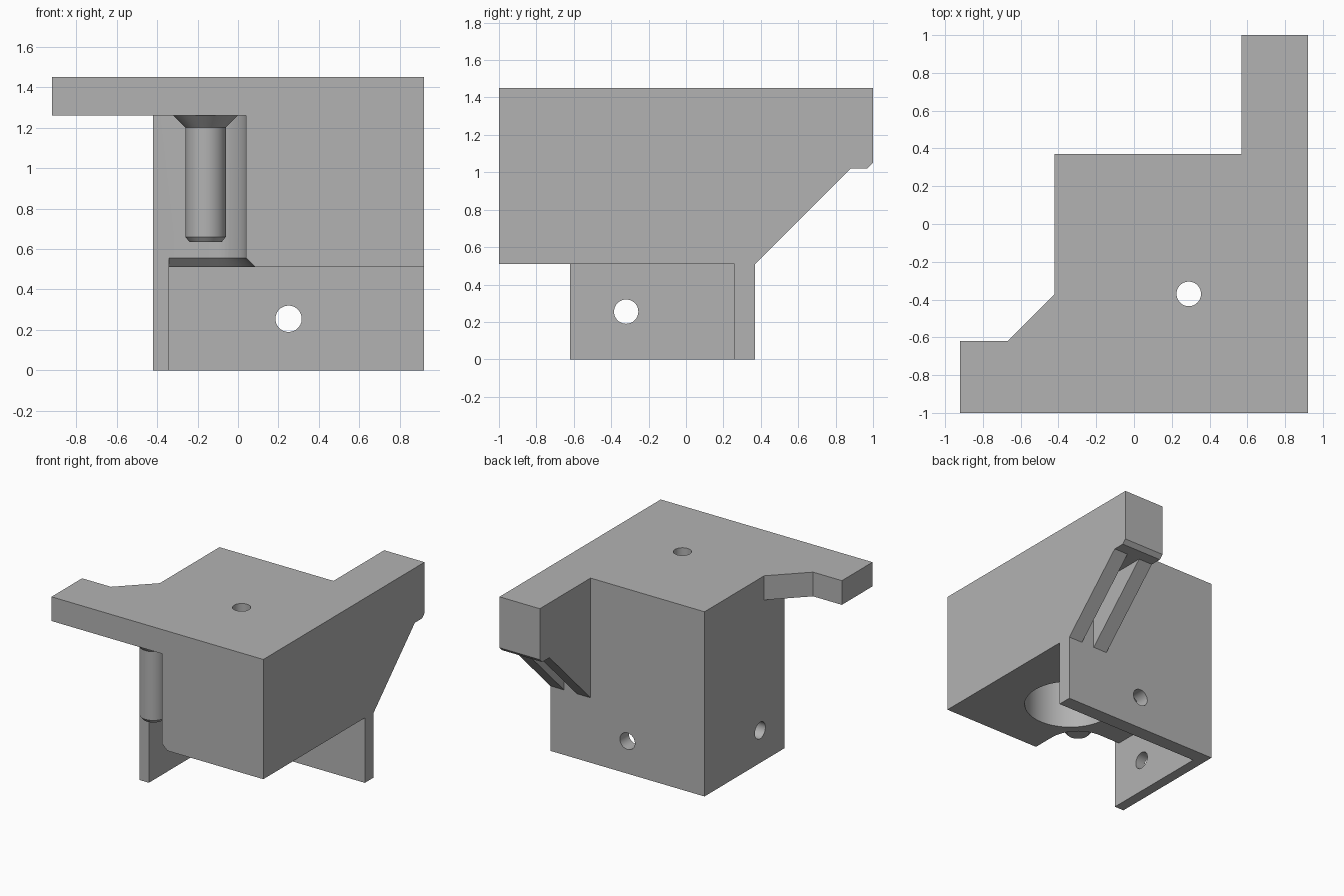
import bpy
import bmesh
import math
from mathutils import Vector

cube = bpy.data.objects.get("Cube")
if cube:
    bpy.data.objects.remove(cube, do_unlink=True)

grey = bpy.data.materials.new("plain grey")
grey.use_nodes = True
COLOUR = (0.45, 0.45, 0.45, 1)
grey.diffuse_color = COLOUR
grey.node_tree.nodes["Principled BSDF"].inputs["Base Color"].default_value = COLOUR


def loft(name, lower, upper):
    """Solid between two matching loops of 3D points."""
    bm = bmesh.new()
    a = [bm.verts.new(p) for p in lower]
    b = [bm.verts.new(p) for p in upper]
    bm.faces.new(a)
    bm.faces.new(b)
    for i in range(len(a)):
        j = (i + 1) % len(a)
        bm.faces.new((a[i], a[j], b[j], b[i]))
    bmesh.ops.recalc_face_normals(bm, faces=bm.faces)
    mesh = bpy.data.meshes.new(name)
    bm.to_mesh(mesh)
    bm.free()
    mesh.materials.append(grey)
    obj = bpy.data.objects.new(name, mesh)
    bpy.context.collection.objects.link(obj)
    return obj


def slab(name, outline, z0, z1):
    return loft(name, [(x, y, z0) for x, y in outline], [(x, y, z1) for x, y in outline])


def box(name, x0, x1, y0, y1, z0, z1):
    return slab(name, [(x0, y0), (x1, y0), (x1, y1), (x0, y1)], z0, z1)


def side_prism(name, profile, x0, x1):
    return loft(name, [(x0, y, z) for y, z in profile], [(x1, y, z) for y, z in profile])


def rod(name, start, end, r0, r1=None, sides=48):
    """Round bar or cone between two points."""
    start, end = Vector(start), Vector(end)
    turn = Vector((0, 0, 1)).rotation_difference(end - start)
    ring = [Vector((math.cos(math.tau * i / sides), math.sin(math.tau * i / sides), 0))
            for i in range(sides)]
    r1 = r0 if r1 is None else r1
    return loft(name, [start + turn @ (v * r0) for v in ring],
                [end + turn @ (v * r1) for v in ring])


def combine(target, tool, operation):
    mod = target.modifiers.new("combine", "BOOLEAN")
    mod.operation = operation
    mod.solver = "EXACT"
    mod.object = tool
    bpy.context.view_layer.update()
    graph = bpy.context.evaluated_depsgraph_get()
    mesh = bpy.data.meshes.new_from_object(target.evaluated_get(graph))
    target.modifiers.clear()
    target.data = mesh
    bpy.data.objects.remove(tool, do_unlink=True)


PIN_X, PIN_Y = -0.16, -0.82


def notch_outline(radius, left):
    """Front left recess with a round inner corner about the pin."""
    arc = [(PIN_X + radius * math.sin(t), PIN_Y + radius * math.cos(t))
           for t in (math.pi / 2 * i / 16 for i in range(17))]
    return [(left, PIN_Y + radius)] + arc + [(PIN_X + radius, -1.3), (left, -1.3)]


# Main block, hollowed below to leave a back wall and a left wall
body = box("bracket_body", -0.42, 0.92, -1, 0.37, 0, 1.45)
combine(body, box("skirt_space", -0.34, 2, -2, 0.26, -1, 0.51), "DIFFERENCE")
combine(body, slab("pin_recess", notch_outline(0.2, -2), -1, 1.26), "DIFFERENCE")
lower = [(x, y, 0.455) for x, y in notch_outline(0.30, -0.34)]
upper = [(x, y, 0.575) for x, y in notch_outline(0.18, -0.34)]
combine(body, loft("recess_chamfer", lower, upper), "DIFFERENCE")

# Front side arm with its angled inner corner
arm = [(-0.92, -1), (-0.42, -1), (-0.42, -0.37), (-0.67, -0.62), (-0.92, -0.62)]
combine(body, slab("side_arm", arm, 1.26, 1.45), "UNION")

# Rear arm with a small chamfer at its tip
tip = [(0.37, 1.02), (0.97, 1.02), (1, 1.05), (1, 1.45), (0.37, 1.45)]
combine(body, side_prism("rear_arm", tip, 0.57, 0.92), "UNION")

# Two sloping ribs below the rear arm
for x0, x1 in ((0.57, 0.69), (0.80, 0.92)):
    rib = [(0.37, 0.51), (0.88, 1.02), (0.37, 1.02)]
    combine(body, side_prism("rib", rib, x0, x1), "UNION")

# Wide bore from below, narrow hole through the top, one hole in each wall
for name, start, end, radius in (
        ("bore", (0.29, -0.37, 0.3), (0.29, -0.37, 1.26), 0.33),
        ("top_hole", (0.29, -0.37, 1), (0.29, -0.37, 2), 0.065),
        ("back_hole", (0.25, 0.1, 0.255), (0.25, 0.6, 0.255), 0.065),
        ("left_hole", (-0.6, -0.32, 0.255), (-0.2, -0.32, 0.255), 0.065)):
    combine(body, rod(name, start, end, radius), "DIFFERENCE")

# Hanging pin with a flared root and a chamfered tip
pin_parts = [rod(name, (PIN_X, PIN_Y, z0), (PIN_X, PIN_Y, z1), r0, r1)
             for name, z0, z1, r0, r1 in (
                 ("pin_tip", 0.635, 0.66, 0.08, 0.1),
                 ("pin_shaft", 0.66, 1.2, 0.1, 0.1),
                 ("pin_root", 1.2, 1.26, 0.1, 0.16))]

bpy.ops.object.select_all(action="DESELECT")
for obj in [body] + pin_parts:
    obj.select_set(True)
bpy.context.view_layer.objects.active = body
bpy.ops.object.shade_smooth_by_angle(angle=math.radians(25))
